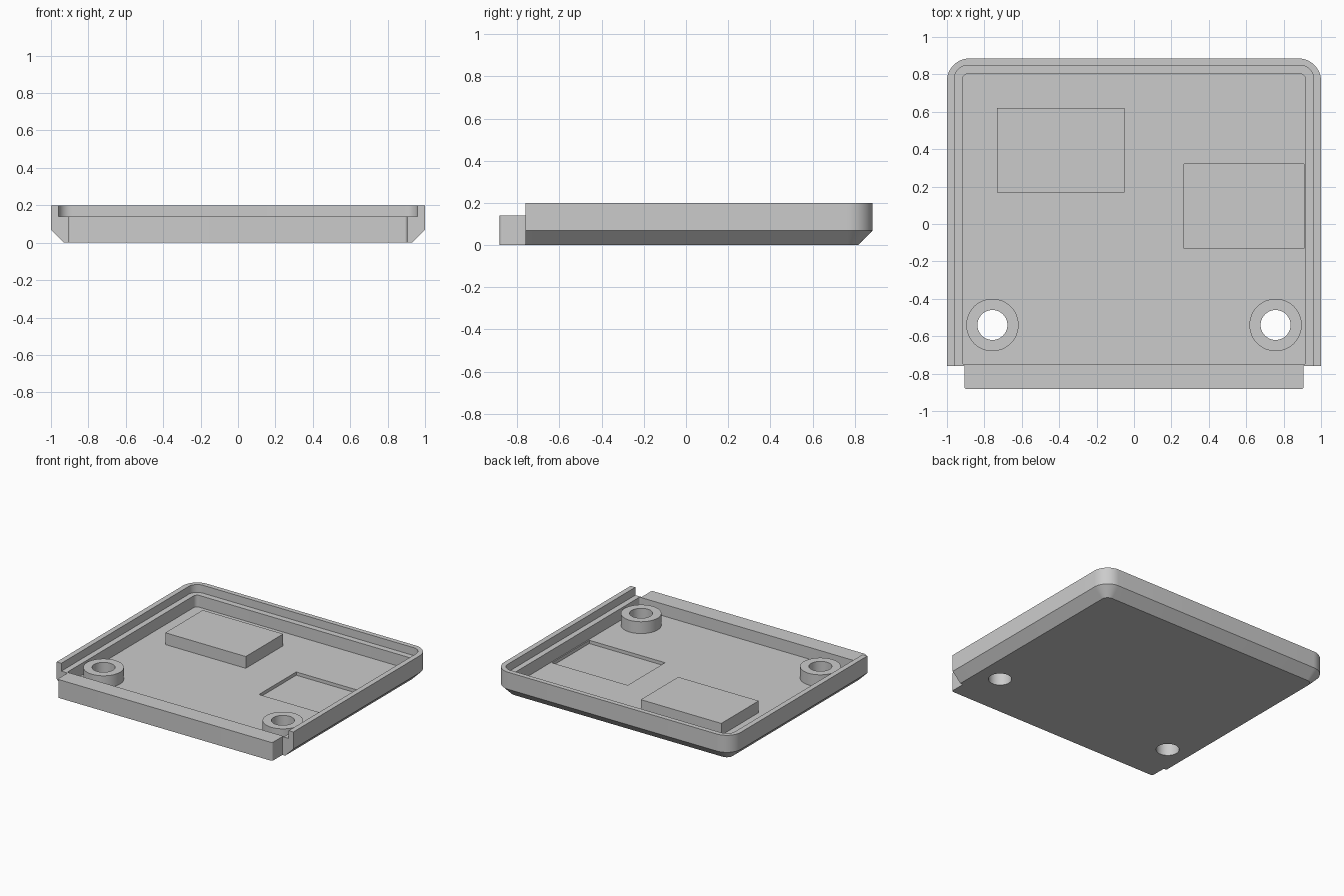
import bpy, bmesh, math

cube = bpy.data.objects.get("Cube")
if cube:
    bpy.data.objects.remove(cube, do_unlink=True)

grey = bpy.data.materials.new("plain grey")
grey.use_nodes = True
colour = (0.6, 0.6, 0.6, 1)
grey.diffuse_color = colour
grey.node_tree.nodes["Principled BSDF"].inputs["Base Color"].default_value = colour


def outline(half, front, back, r_back=0.0, r_front=0.0, steps=12):
    """Plan rectangle with its back and front corners rounded separately."""
    points = []
    corners = [(1, 1, r_back, 0), (-1, 1, r_back, 90),
               (-1, -1, r_front, 180), (1, -1, r_front, 270)]
    for sx, sy, r, start in corners:
        cx = sx * (half - r)
        cy = back - r if sy > 0 else front + r
        count = steps if r else 0
        for i in range(count + 1):
            a = math.radians(start + 90 * i / max(count, 1))
            points.append((cx + r * math.cos(a), cy + r * math.sin(a)))
    return points


def circle(radius, steps=64):
    return [(radius * math.cos(math.tau * i / steps), radius * math.sin(math.tau * i / steps))
            for i in range(steps)]


def loft(name, levels, offset=(0, 0)):
    """Closed solid through matching outlines at rising heights."""
    bm = bmesh.new()
    rings = [[bm.verts.new((x + offset[0], y + offset[1], z)) for x, y in pts]
             for pts, z in levels]
    for low, high in zip(rings, rings[1:]):
        for i in range(len(low)):
            j = (i + 1) % len(low)
            bm.faces.new((low[i], low[j], high[j], high[i]))
    bm.faces.new(rings[0][::-1])
    bm.faces.new(rings[-1])
    bmesh.ops.recalc_face_normals(bm, faces=bm.faces)
    mesh = bpy.data.meshes.new(name)
    bm.to_mesh(mesh)
    bm.free()
    mesh.materials.append(grey)
    obj = bpy.data.objects.new(name, mesh)
    bpy.context.collection.objects.link(obj)
    return obj


def prism(name, pts, z0, z1, offset=(0, 0)):
    return loft(name, [(pts, z0), (pts, z1)], offset)


def activate(obj):
    bpy.ops.object.select_all(action='DESELECT')
    obj.select_set(True)
    bpy.context.view_layer.objects.active = obj


def cut(target, cutter):
    mod = target.modifiers.new("cut", 'BOOLEAN')
    mod.operation = 'DIFFERENCE'
    mod.solver = 'EXACT'
    mod.object = cutter
    activate(target)
    bpy.ops.object.modifier_apply(modifier=mod.name)
    bpy.data.objects.remove(cutter, do_unlink=True)


FRONT, BACK, TOP = -0.76, 0.885, 0.2
FLOOR, LEDGE = 0.05, 0.14
BOSS_X, BOSS_Y, HOLE = 0.757, -0.54, 0.08

# Tray with chamfered underside on the sides and back
rim = outline(1, FRONT, BACK, 0.12)
tray = loft("tray", [(outline(0.93, FRONT, BACK - 0.07, 0.05), 0), (rim, 0.07), (rim, TOP)])

# Stepped rim, open at the front, then the main cavity
cut(tray, prism("ledge_cutter", outline(0.96, -1, 0.848, 0.07), LEDGE, 0.3))
cut(tray, prism("cavity_cutter", outline(0.917, -0.75, 0.803, 0.03, 0.01), FLOOR, 0.3))

# Shallow pocket in the floor
cut(tray, prism("pocket_cutter", outline(0.32, -0.13, 0.32), 0.025, 0.12, (0.588, 0)))

# Screw bosses and their through holes
parts = [tray]
for side, x in (("left", BOSS_X), ("right", -BOSS_X)):
    cut(tray, prism("hole_cutter", circle(HOLE), -0.1, 0.3, (x, BOSS_Y)))
    boss = prism(side + "_screw_boss", circle(0.14), FLOOR, LEDGE, (x, BOSS_Y))
    cut(boss, prism("bore_cutter", circle(HOLE), -0.1, 0.3, (x, BOSS_Y)))
    parts.append(boss)

# Front sill and raised block
parts.append(prism("front_sill", outline(0.907, -0.883, FRONT, 0, 0.015), 0, LEDGE))
parts.append(prism("raised_block", outline(0.34, 0.168, 0.62), FLOOR, LEDGE, (-0.392, 0)))

for part in parts:
    activate(part)
    bpy.ops.object.shade_smooth_by_angle(angle=math.radians(30))
